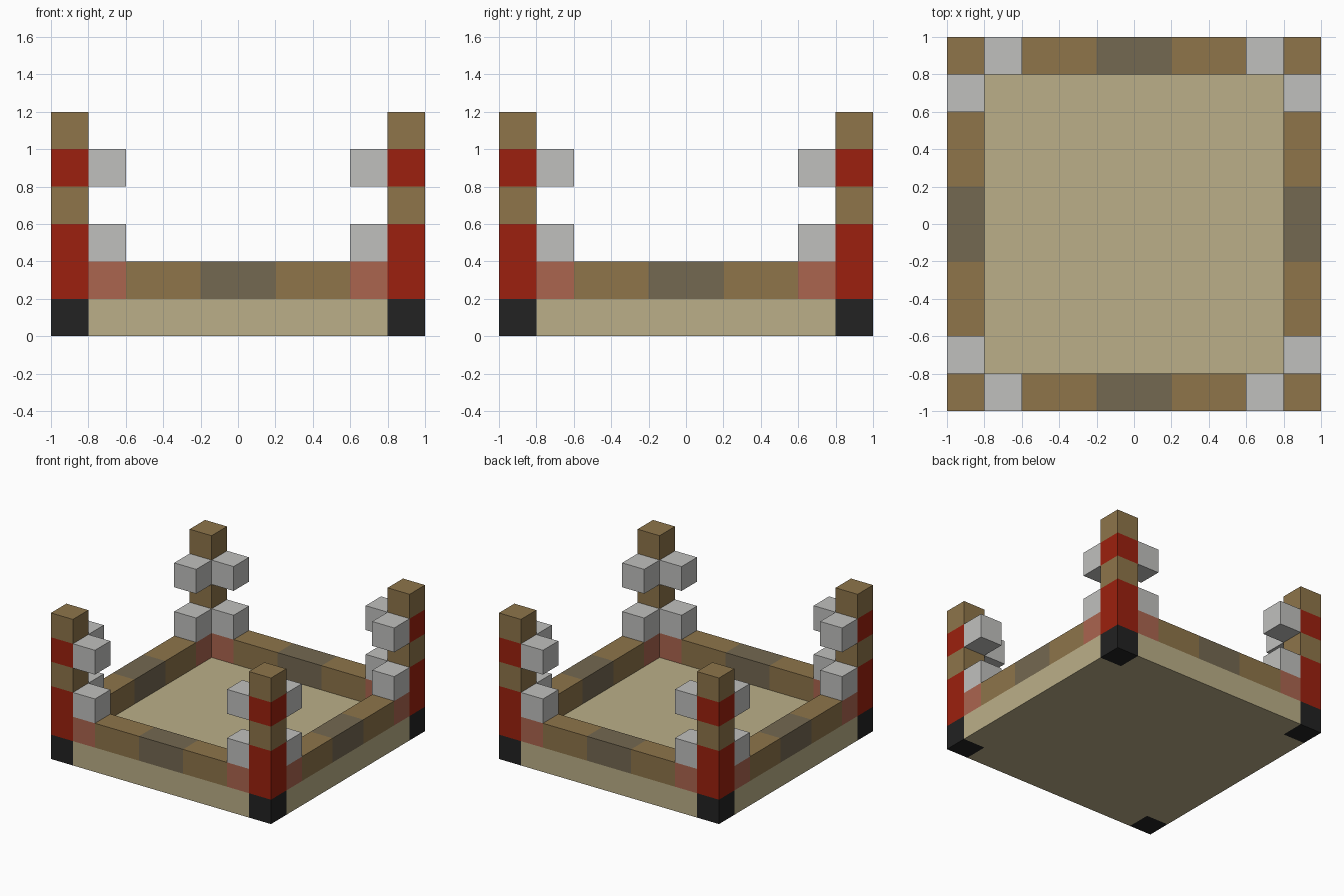
import bpy
import bmesh
from math import pi
from mathutils import Matrix

cube = bpy.data.objects.get("Cube")
if cube:
    bpy.data.objects.remove(cube, do_unlink=True)

U = 0.2        # one block
EDGE = 1.0     # outer half width
INNER = EDGE - U


def material(name, hex_code):
    srgb = [int(hex_code[i:i + 2], 16) / 255 for i in (0, 2, 4)]
    rgb = [c / 12.92 if c <= 0.04045 else ((c + 0.055) / 1.055) ** 2.4 for c in srgb]
    mat = bpy.data.materials.new(name)
    mat.use_nodes = True
    mat.diffuse_color = (*rgb, 1)
    mat.node_tree.nodes["Principled BSDF"].inputs["Base Color"].default_value = (*rgb, 1)
    return mat


SAND = material("sand", "BBAF88")
BROWN = material("brown wood", "8E754A")
GREY_BROWN = material("weathered wood", "746851")
PINK = material("faded red", "AB654F")
RED = material("red", "9C200E")
BLACK = material("black", "222222")
GREY = material("light grey", "C0C0BE")


def finish(name, bm, mats):
    bmesh.ops.recalc_face_normals(bm, faces=bm.faces)
    mesh = bpy.data.meshes.new(name)
    bm.to_mesh(mesh)
    bm.free()
    for mat in mats:
        mesh.materials.append(mat)
    obj = bpy.data.objects.new(name, mesh)
    bpy.context.collection.objects.link(obj)
    return obj


def box(name, low, high, mats, axis=0, cuts=(), rule=None, turn=0):
    """Box cut across one axis, coloured by face position, turned about z."""
    bm = bmesh.new()
    bmesh.ops.create_cube(bm, size=1)
    for v in bm.verts:
        v.co = [(a + b) / 2 + c * (b - a) for a, b, c in zip(low, high, v.co)]
    normal = [float(i == axis) for i in range(3)]
    for cut in cuts:
        bmesh.ops.bisect_plane(bm, geom=bm.verts[:] + bm.edges[:] + bm.faces[:],
                               plane_co=[cut * n for n in normal], plane_no=normal)
    if rule:
        for f in bm.faces:
            f.material_index = rule(f.calc_center_median()[axis])
    bmesh.ops.rotate(bm, verts=bm.verts, matrix=Matrix.Rotation(turn, 3, "Z"))
    return finish(name, bm, mats)


# Sand floor: square slab with notched corners
bm = bmesh.new()
arm = [(EDGE, -INNER), (EDGE, INNER), (INNER, INNER)]
outline = [Matrix.Rotation(k * pi / 2, 3, "Z") @ Matrix.Translation((x, y, 0)).to_translation()
           for k in range(4) for x, y in arm]
face = bm.faces.new([bm.verts.new(p) for p in outline])
top = bmesh.ops.extrude_face_region(bm, geom=[face])["geom"]
bmesh.ops.translate(bm, vec=(0, 0, U),
                    verts=[g for g in top if isinstance(g, bmesh.types.BMVert)])
finish("floor", bm, [SAND])


# Colour rules for the banded parts
def wall_rule(x):
    return 2 if abs(x) > 3 * U else 1 if abs(x) < U else 0


def post_rule(z):
    return (0, 1, 1, 2, 1, 2)[min(int(z / U), 5)]


for side, corner, k in (("front", "front_left", 0), ("left", "back_left", 1),
                        ("back", "back_right", 2), ("right", "front_right", 3)):
    turn = k * pi / 2
    # Low wall along each side
    box(side + "_wall", (-INNER, -EDGE, U), (INNER, -INNER, 2 * U),
        [BROWN, GREY_BROWN, PINK], 0, [-3 * U, -U, U, 3 * U], wall_rule, turn)
    # Banded corner post
    box(corner + "_post", (INNER, -EDGE, 0), (EDGE, -INNER, 6 * U),
        [BLACK, RED, BROWN], 2, [U * i for i in range(1, 6)], post_rule, turn)
    # Grey rope stubs beside both posts of this side
    for level, z in (("lower", 2 * U), ("upper", 4 * U)):
        for end, x in (("first", -INNER), ("second", INNER - U)):
            box(f"{side}_{level}_{end}_rope_block", (x, -EDGE, z),
                (x + U, -INNER, z + U), [GREY], turn=turn)
